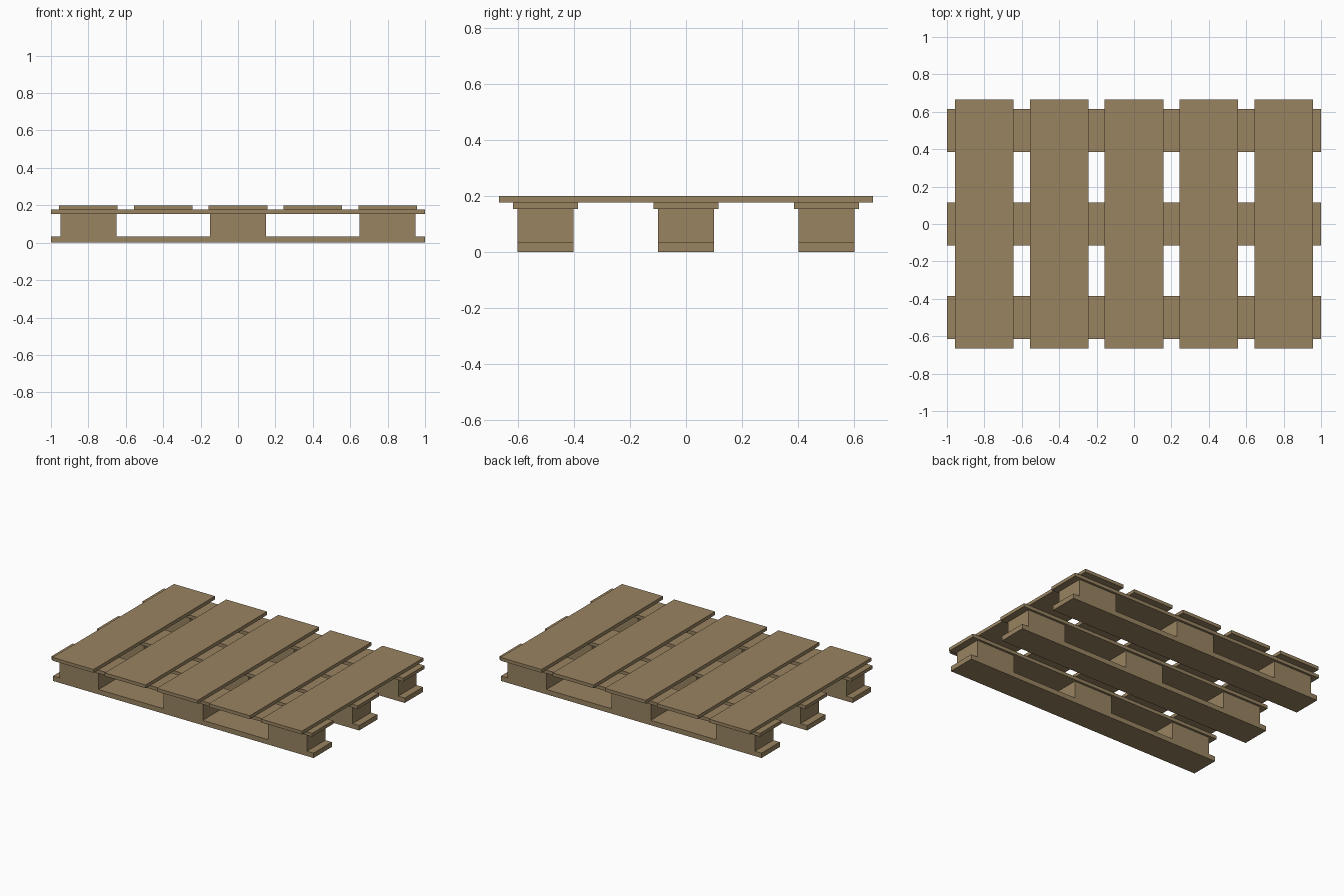
import bpy

if "Cube" in bpy.data.objects:
    bpy.data.objects.remove(bpy.data.objects["Cube"])

wood = bpy.data.materials.new("wood")
wood.diffuse_color = (0.32, 0.23, 0.12, 1)
wood.use_nodes = True
wood.node_tree.nodes["Principled BSDF"].inputs["Base Color"].default_value = wood.diffuse_color


def box(name, x, y, z0, z1, sx, sy):
    """Box centred on (x, y) and spanning z0 to z1."""
    bpy.ops.mesh.primitive_cube_add(size=1, location=(x, y, (z0 + z1) / 2))
    ob = bpy.context.object
    ob.name = name
    ob.scale = (sx, sy, z1 - z0)
    bpy.ops.object.transform_apply(location=False, rotation=False, scale=True)
    ob.data.materials.append(wood)
    return ob


# Three runs along x: bottom skid, spacer blocks, stringer board
for row, y in zip(("front", "middle", "back"), (-0.5, 0, 0.5)):
    box(f"{row}_bottom_board", 0, y, 0, 0.034, 2, 0.2)
    for col, x in zip(("left", "centre", "right"), (-0.8, 0, 0.8)):
        box(f"{row}_{col}_block", x, y, 0.034, 0.154, 0.3, 0.2)
    box(f"{row}_stringer_board", 0, y, 0.154, 0.177, 2, 0.232)

# Five deck boards across the top
for i in range(5):
    box(f"deck_board_{i + 1}", -0.8 + 0.4 * i, 0, 0.177, 0.2, 0.314, 1.332)
